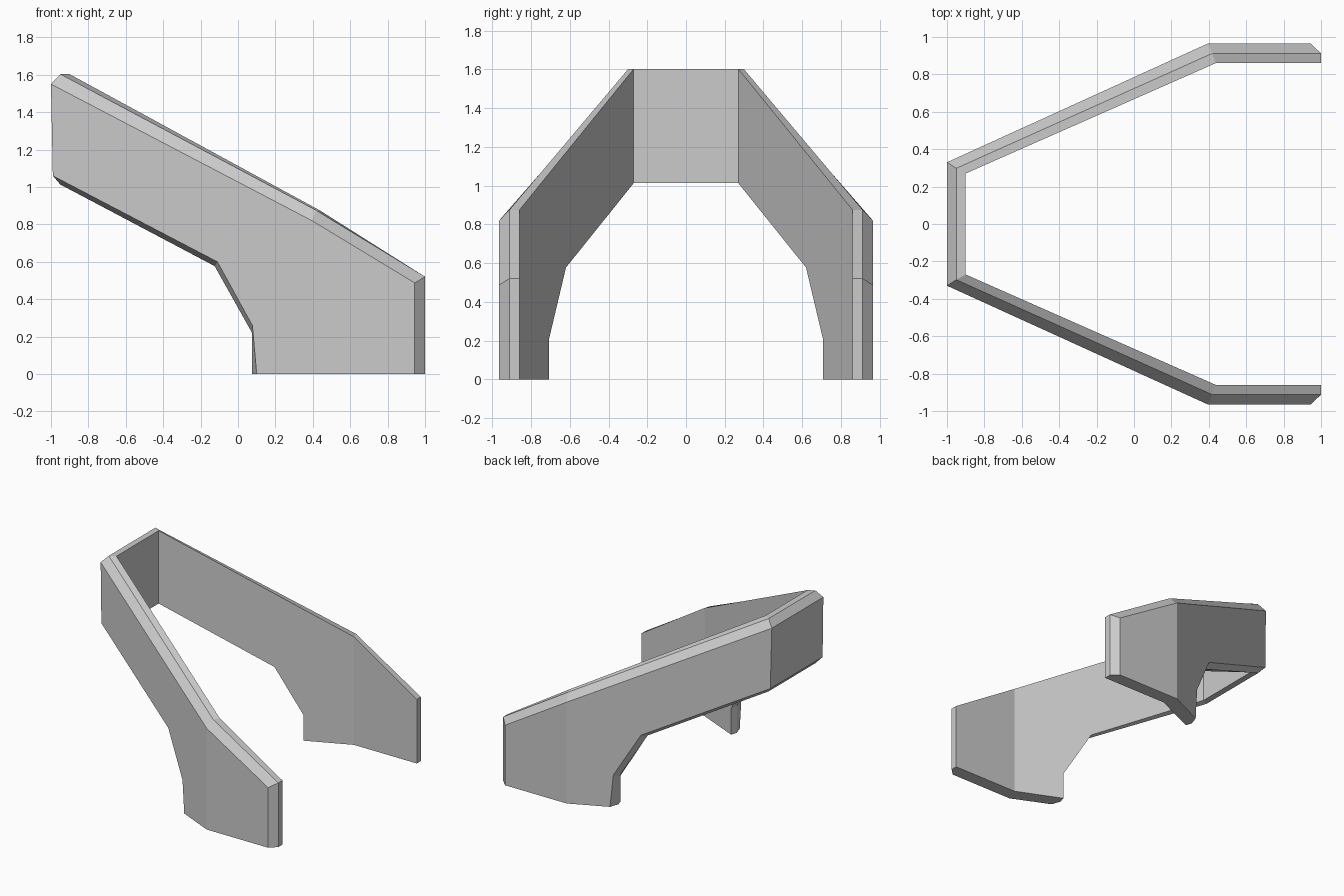
import bpy
import bmesh

cube = bpy.data.objects.get("Cube")
if cube:
    bpy.data.objects.remove(cube, do_unlink=True)

# Single grey material
grey = bpy.data.materials.new("plain_grey")
grey.use_nodes = True
colour = (0.6, 0.6, 0.6, 1.0)
grey.diffuse_color = colour
grey.node_tree.nodes["Principled BSDF"].inputs["Base Color"].default_value = colour

# Side outline (x, z): top corner, top bend, top end, bottom end,
# bottom bend, toe, knee, elbow, bottom corner
outer = [(-1, 1.55), (.395, .82), (.945, .487), (.945, 0), (.395, 0),
         (.10, 0), (.077, .26), (-.11, .60), (-.99, 1.06)]
rim = [(-.95, 1.603), (.418, .875), (1, .52), (1, 0), (.418, 0),
       (.075, 0), (.075, .22), (-.125, .577), (-.95, 1.013)]
inner = [(-.90, 1.603), (.437, .875), (1, .52), (1, 0), (.437, 0),
         (.09, 0), (.09, .21), (-.107, .577), (-.90, 1.013)]

# Plan of each layer: half width at the back corner and at the bend
plan = [(outer, .33, .965), (rim, .298, .912), (inner, .27, .86)]


def half_width(x, layer, y_back, y_bend):
    x0, x1 = layer[0][0], layer[1][0]
    return y_back + (y_bend - y_back) * min((x - x0) / (x1 - x0), 1)


bm = bmesh.new()
backs = {}
for side in (-1, 1):
    loops = [[bm.verts.new((x, side * half_width(x, layer, a, b), z)) for x, z in layer]
             for layer, a, b in plan]
    # Bevel and flat strips round the edge of the panel
    for near, far in zip(loops, loops[1:]):
        for i in range(len(near) - 1):
            bm.faces.new((near[i], near[i + 1], far[i + 1], far[i]))
    # Outer and inner skins, folded at the bend
    for loop in (loops[0], loops[2]):
        bm.faces.new([loop[0], loop[1]] + loop[4:])
        bm.faces.new(loop[1:5])
    backs[side] = [(loop[0], loop[-1]) for loop in loops]

# Back panel joining the two sides
right, left = backs[-1], backs[1]
for i in (0, 2):
    bm.faces.new((right[i][0], left[i][0], left[i][1], right[i][1]))
for i in (0, 1):
    for end in (0, 1):
        bm.faces.new((right[i][end], left[i][end], left[i + 1][end], right[i + 1][end]))

bmesh.ops.recalc_face_normals(bm, faces=bm.faces)
mesh = bpy.data.meshes.new("angular_guard")
bm.to_mesh(mesh)
bm.free()
mesh.materials.append(grey)
guard = bpy.data.objects.new("angular_guard", mesh)
bpy.context.collection.objects.link(guard)
